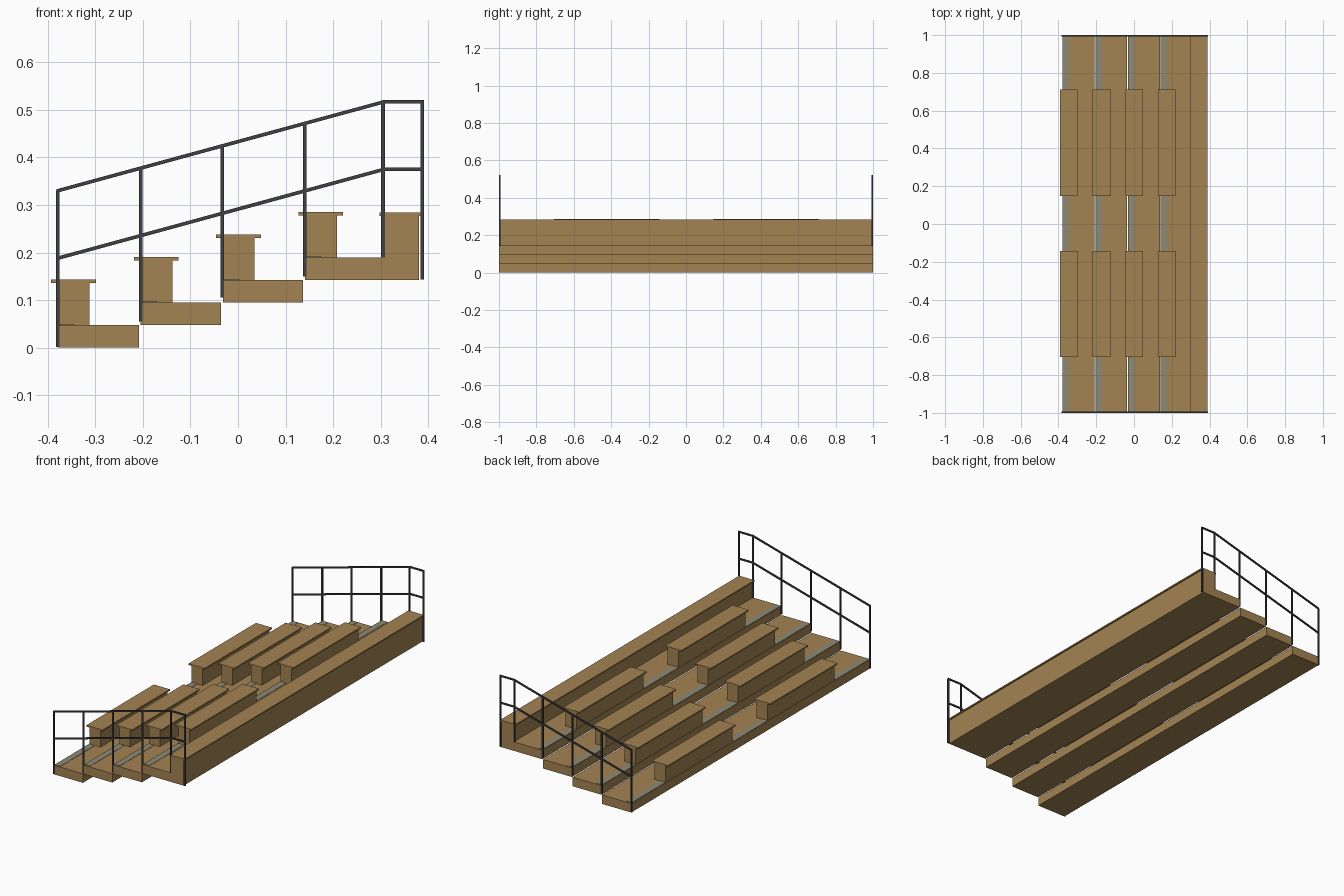
import bpy, bmesh, math
from mathutils import Vector, Matrix

if "Cube" in bpy.data.objects:
    bpy.data.objects.remove(bpy.data.objects["Cube"])


def material(name, rgb):
    m = bpy.data.materials.new(name)
    m.diffuse_color = (*rgb, 1)
    m.use_nodes = True
    m.node_tree.nodes["Principled BSDF"].inputs["Base Color"].default_value = m.diffuse_color
    return m


wood = material("wood", (0.37, 0.227, 0.084))
metal = material("dark_metal", (0.05, 0.05, 0.054))
grip = material("grip_grey", (0.275, 0.255, 0.18))


def finish(name, bm, mat):
    mesh = bpy.data.meshes.new(name)
    bm.to_mesh(mesh)
    bm.free()
    mesh.materials.append(mat)
    ob = bpy.data.objects.new(name, mesh)
    bpy.context.collection.objects.link(ob)
    return ob


def add_box(bm, x0, x1, y0, y1, z0, z1):
    mat = Matrix.Translation(((x0 + x1) / 2, (y0 + y1) / 2, (z0 + z1) / 2))
    mat = mat @ Matrix.Diagonal((x1 - x0, y1 - y0, z1 - z0, 1))
    bmesh.ops.create_cube(bm, size=1, matrix=mat)


def box(name, mat, *dims):
    bm = bmesh.new()
    add_box(bm, *dims)
    return finish(name, bm, mat)


def add_bar(bm, a, b, y, t):
    # square bar between two (x, z) points
    a, b = Vector((a[0], y, a[1])), Vector((b[0], y, b[1]))
    d = b - a
    rot = Matrix.Rotation(-math.atan2(d.z, d.x), 4, 'Y')
    mat = Matrix.Translation((a + b) / 2) @ rot @ Matrix.Diagonal((d.length, t, t, 1))
    bmesh.ops.create_cube(bm, size=1, matrix=mat)


W = 0.9985      # half length of the decks
RISE = 0.0475
starts = [-0.379, -0.205, -0.032, 0.141]
ends = [-0.208, -0.036, 0.137, 0.381]
aisles = [(-W + 0.008, -0.71), (-0.145, 0.15), (0.71, W - 0.008)]

for i, (x0, x1) in enumerate(zip(starts, ends)):
    z = RISE * i
    top = z + RISE
    # stepped deck
    box(f"deck_{i + 1}", wood, x0, x1, -W, W, z, top)
    # anti-slip strips in the aisles
    bm = bmesh.new()
    for y0, y1 in aisles:
        add_box(bm, x0 + 0.002, x0 + 0.035, y0, y1, top, top + 0.0015)
    finish(f"grip_strips_{i + 1}", bm, grip)
    # two benches per deck
    for side, (y0, y1) in (("front", (-0.705, -0.142)), ("back", (0.148, 0.711))):
        box(f"bench_base_{side}_{i + 1}", wood, x0 + 0.003, x0 + 0.067,
            y0 + 0.002, y1 - 0.002, top, top + 0.089)
        box(f"bench_plank_{side}_{i + 1}", wood, x0 - 0.014, x0 + 0.08,
            y0, y1, top + 0.088, top + 0.0955)

# full-length rear bench
box("rear_bench_base", wood, 0.308, 0.381, -W, W, 3 * RISE + RISE, 0.278)
box("rear_bench_plank", wood, 0.298, 0.388, -W, W, 0.277, 0.284)

# end railings
T = 0.0075
posts = [(-0.379, 0.001), (-0.205, 0.055), (-0.033, 0.105),
         (0.14, 0.15), (0.305, 0.19), (0.388, 0.143)]


def rail_height(x, base):
    return base + 0.187 * (min(x, 0.307) + 0.379) / 0.686


for name, y in (("front_railing", -1 + T / 2), ("back_railing", 1 - T / 2)):
    bm = bmesh.new()
    for x, z in posts:
        add_box(bm, x - T / 2, x + T / 2, y - T / 2, y + T / 2,
                z, rail_height(x, 0.33))
    for base in (0.33, 0.188):
        h = base + 0.187
        add_bar(bm, (-0.381, base - 0.0005), (0.307, h), y, T)
        add_bar(bm, (0.304, h), (0.3915, h), y, T)
    finish(name, bm, metal)
